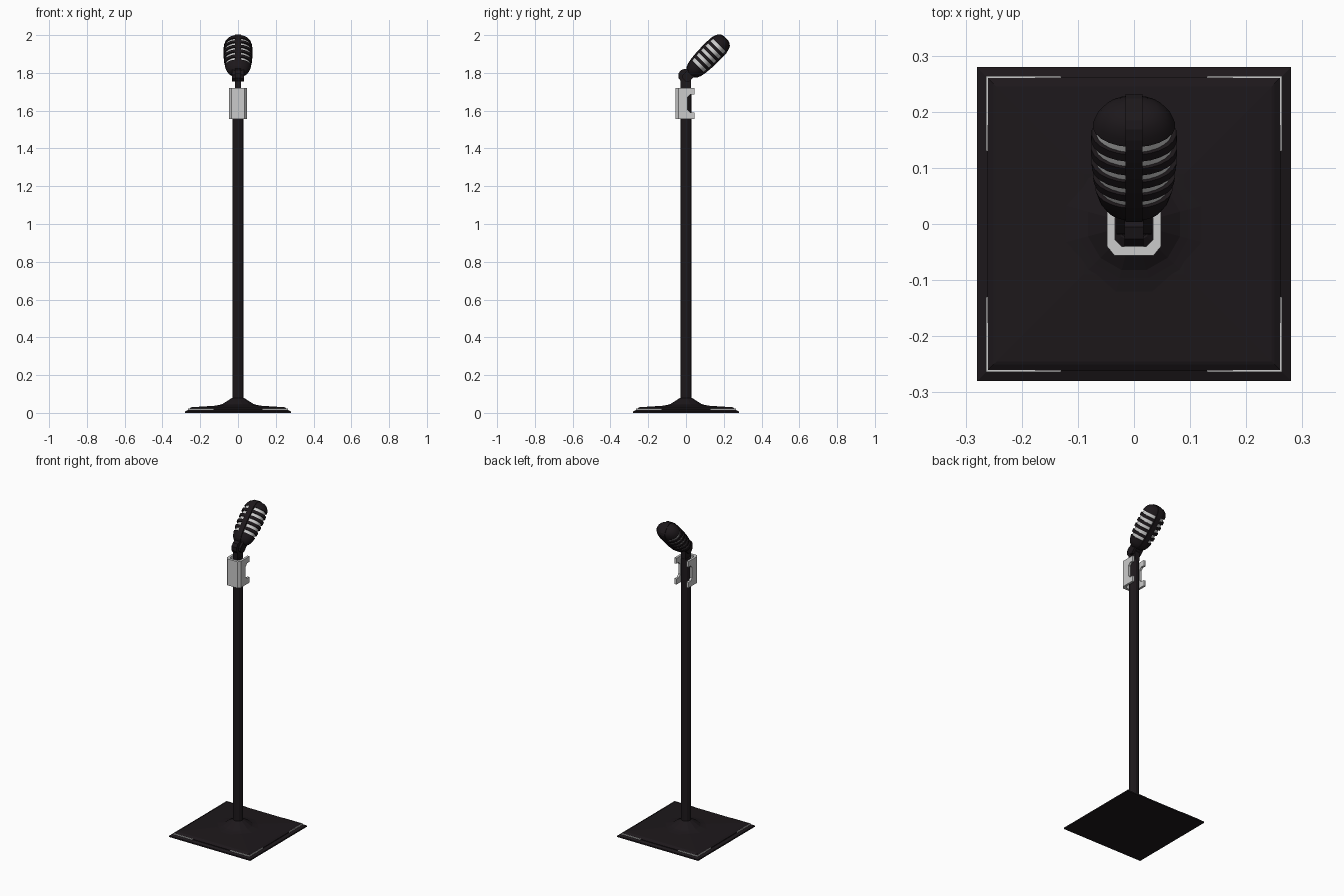
import bpy, bmesh, math
from mathutils import Matrix

if "Cube" in bpy.data.objects:
    bpy.data.objects.remove(bpy.data.objects["Cube"])

dark = bpy.data.materials.new("dark_metal")
dark.diffuse_color = (0.012, 0.009, 0.011, 1)
dark.use_nodes = True
dark.node_tree.nodes["Principled BSDF"].inputs["Base Color"].default_value = dark.diffuse_color


def finish(name, bm, mat=None, xf=None):
    bmesh.ops.recalc_face_normals(bm, faces=bm.faces)
    me = bpy.data.meshes.new(name)
    bm.to_mesh(me)
    bm.free()
    ob = bpy.data.objects.new(name, me)
    bpy.context.collection.objects.link(ob)
    if mat:
        me.materials.append(mat)
    if xf:
        ob.matrix_world = xf
    return ob


def lathe(name, prof, n, mat=None, sy=1.0, xf=None, closed=False, turn=0.5):
    """Revolve (radius, z) points round z; closed makes a ring section."""
    bm = bmesh.new()
    rings = []
    for r, z in prof:
        rings.append([bm.verts.new((r * math.cos(2 * math.pi * (i + turn) / n),
                                    sy * r * math.sin(2 * math.pi * (i + turn) / n), z))
                      for i in range(n)])
    pairs = list(zip(rings, rings[1:]))
    if closed:
        pairs.append((rings[-1], rings[0]))
    for a, b in pairs:
        for i in range(n):
            j = (i + 1) % n
            bm.faces.new((a[i], a[j], b[j], b[i]))
    if not closed:
        bm.faces.new(rings[0])
        bm.faces.new(rings[-1])
    return finish(name, bm, mat, xf)


def prism(name, pts, lo, hi, axis, mat=None, xf=None):
    """Extrude a 2D outline along x (pts are y,z) or z (pts are x,y)."""
    bm = bmesh.new()
    put = (lambda p, h: (h, p[0], p[1])) if axis == 'x' else (lambda p, h: (p[0], p[1], h))
    a = [bm.verts.new(put(p, lo)) for p in pts]
    b = [bm.verts.new(put(p, hi)) for p in pts]
    n = len(pts)
    for i in range(n):
        j = (i + 1) % n
        bm.faces.new((a[i], a[j], b[j], b[i]))
    bm.faces.new(a)
    bm.faces.new(b)
    return finish(name, bm, mat, xf)


def rect(x0, x1, y0, y1):
    return [(x0, y0), (x1, y0), (x1, y1), (x0, y1)]


# Square base, collar and pole
q = math.sqrt(2)
lathe("base_plate", [(0.28 * q, 0), (0.28 * q, 0.008), (0.262 * q, 0.016), (0.262 * q, 0.02),
                     (0.25 * q, 0.028), (0.245 * q, 0.03), (0.09 * q, 0.04)], 4, dark)
lathe("base_collar", [(0.125, 0.03), (0.125, 0.038), (0.1, 0.043), (0.085, 0.047),
                      (0.032, 0.08), (0.028, 0.08)], 12, dark)
lathe("pole", [(0.029, 0.04), (0.029, 1.72)], 12, dark)

# Bright corner trims on the base edge
for sx in (-1, 1):
    for sy in (-1, 1):
        pts = [(0.264, 0.264), (0.13, 0.264), (0.13, 0.261), (0.26, 0.26), (0.261, 0.13), (0.264, 0.13)]
        prism("corner_trim", [(sx * x, sy * y) for x, y in pts], 0.012, 0.022, 'z')

# Clamp: C section open to the back, with side notches
half = [(0.035, -0.056), (0.048, -0.04), (0.048, 0.045), (0.034, 0.045), (0.034, -0.028), (0.022, -0.04)]
clamp = prism("clamp", half + [(-x, y) for x, y in reversed(half)], 1.555, 1.72, 'z')
cut = prism("clamp_notch_cutter", [(0.1, 1.59), (0.022, 1.59), (0.008, 1.605), (0.008, 1.67),
                                   (0.022, 1.685), (0.1, 1.685)], -0.1, 0.1, 'x')
cut.hide_render = True
cut.hide_viewport = True
mod = clamp.modifiers.new("notch", 'BOOLEAN')
mod.object = cut
mod.solver = 'EXACT'

# Upright tongue and hinge
prism("neck_tongue", rect(-0.028, 0.027, 1.715, 1.785), -0.016, 0.016, 'x', dark)
disc = [(-0.005 + 0.037 * math.cos(math.pi * (i + 0.5) / 5),
         1.785 + 0.037 * math.sin(math.pi * (i + 0.5) / 5)) for i in range(10)]
prism("hinge_disc", disc, -0.017, 0.017, 'x', dark)

# Tilted microphone head, built along its own z axis
tilt = Matrix.Translation((0, 0.116, 1.888)) @ Matrix.Rotation(math.radians(-45), 4, 'X')
DEPTH, N = 0.74, 24
outline = [(0.035, -0.132), (0.052, -0.118), (0.062, -0.1), (0.070, -0.07), (0.075, -0.03),
           (0.077, 0.01), (0.077, 0.05), (0.075, 0.08), (0.069, 0.1), (0.058, 0.117),
           (0.042, 0.128), (0.02, 0.133)]


def radius(t):
    for (r0, z0), (r1, z1) in zip(outline, outline[1:]):
        if z0 <= t <= z1:
            return r0 + (r1 - r0) * (t - z0) / (z1 - z0)


slots = [-0.065 + 0.035 * i for i in range(5)]
w = 0.009
core_t = [-0.085, -0.05, -0.01, 0.03, 0.06, 0.09]
smooth = [lathe("grille_core", [(radius(t) - 0.008, t) for t in core_t], N, None, DEPTH, tilt)]
low, top = slots[0] - w, slots[-1] + w
smooth.append(lathe("head_cup", [p for p in outline if p[1] < low] + [(radius(low), low)],
                    N, dark, DEPTH, tilt))
smooth.append(lathe("head_cap", [(radius(top), top)] + [p for p in outline if p[1] > top],
                    N, dark, DEPTH, tilt))
for a, b in zip(slots, slots[1:]):
    z0, z1 = a + w, b - w
    smooth.append(lathe("grille_rib", [(radius(z0), z0), (radius(z1), z1), (radius(z1) - 0.012, z1),
                                       (radius(z0) - 0.012, z0)], N, dark, DEPTH, tilt, True))

# Centre band over the head and fork cheeks below it
side = [(r * DEPTH + 0.002, z + (0.002 if z > 0.1 else 0)) for r, z in outline]
prism("centre_band", side + [(-y, z) for y, z in reversed(side)], -0.015, 0.015, 'x', dark, tilt)
for s in (-1, 1):
    prism("fork_cheek", [(-0.024, -0.12), (-0.024, -0.165), (-0.012, -0.178), (0.012, -0.178),
                         (0.024, -0.165), (0.024, -0.12)], s * 0.015, s * 0.031, 'x', dark, tilt)

# Smooth the rounded head only
bpy.ops.object.select_all(action='DESELECT')
for ob in smooth:
    ob.select_set(True)
bpy.context.view_layer.objects.active = smooth[0]
bpy.ops.object.shade_smooth_by_angle(angle=math.radians(35))
